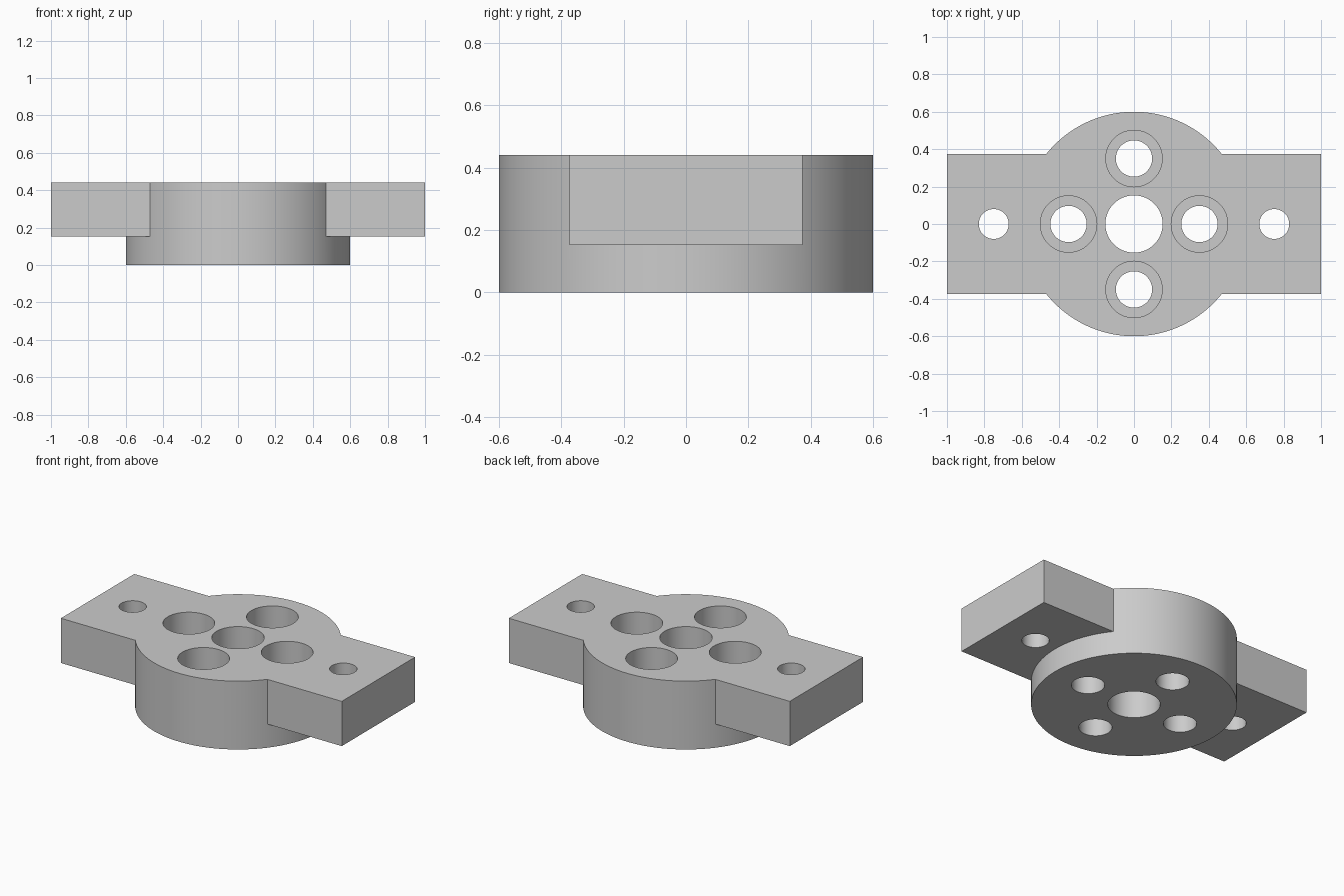
import bpy
from math import radians

old = bpy.data.objects.get("Cube")
if old:
    bpy.data.objects.remove(old)

TOP = 0.44         # upper face of the whole part
WING_BASE = 0.152  # underside of the mounting wings
SEAT = 0.24        # floor of the counterbores

grey = bpy.data.materials.new("plain grey")
grey.use_nodes = True
colour = (0.6, 0.6, 0.6, 1)
grey.diffuse_color = colour
grey.node_tree.nodes["Principled BSDF"].inputs["Base Color"].default_value = colour


def cylinder(name, radius, z0, z1, x=0, y=0, sides=64):
    bpy.ops.mesh.primitive_cylinder_add(vertices=sides, radius=radius, depth=z1 - z0,
                                        location=(x, y, (z0 + z1) / 2))
    obj = bpy.context.object
    obj.name = name
    obj.data.materials.append(grey)
    return obj


def combine(target, tool, operation):
    mod = target.modifiers.new(tool.name, 'BOOLEAN')
    mod.operation = operation
    mod.solver = 'EXACT'
    mod.object = tool
    bpy.context.view_layer.objects.active = target
    bpy.ops.object.modifier_apply(modifier=mod.name)
    bpy.data.objects.remove(tool)


# Round hub
flange = cylinder("mounting_flange", 0.6, 0, TOP, sides=128)

# Rectangular wings crossing the hub
bpy.ops.mesh.primitive_cube_add(size=1, location=(0, 0, (WING_BASE + TOP) / 2))
wings = bpy.context.object
wings.name = "wings"
wings.scale = (2, 0.746, TOP - WING_BASE)
bpy.ops.object.transform_apply(location=False, rotation=False, scale=True)
wings.data.materials.append(grey)
combine(flange, wings, 'UNION')

# Central bore and wing screw holes
for x, radius in ((0, 0.153), (-0.75, 0.08), (0.75, 0.08)):
    combine(flange, cylinder("through_hole", radius, -0.1, TOP + 0.1, x), 'DIFFERENCE')

# Four counterbored bolt holes around the bore
for x, y in ((0.35, 0), (-0.35, 0), (0, 0.35), (0, -0.35)):
    combine(flange, cylinder("bolt_hole", 0.097, -0.1, TOP + 0.1, x, y), 'DIFFERENCE')
    combine(flange, cylinder("counterbore", 0.151, SEAT, TOP + 0.1, x, y), 'DIFFERENCE')

# Smooth the curved walls, keep the edges crisp
bpy.ops.object.select_all(action='DESELECT')
flange.select_set(True)
bpy.context.view_layer.objects.active = flange
bpy.ops.object.shade_smooth_by_angle(angle=radians(30))
